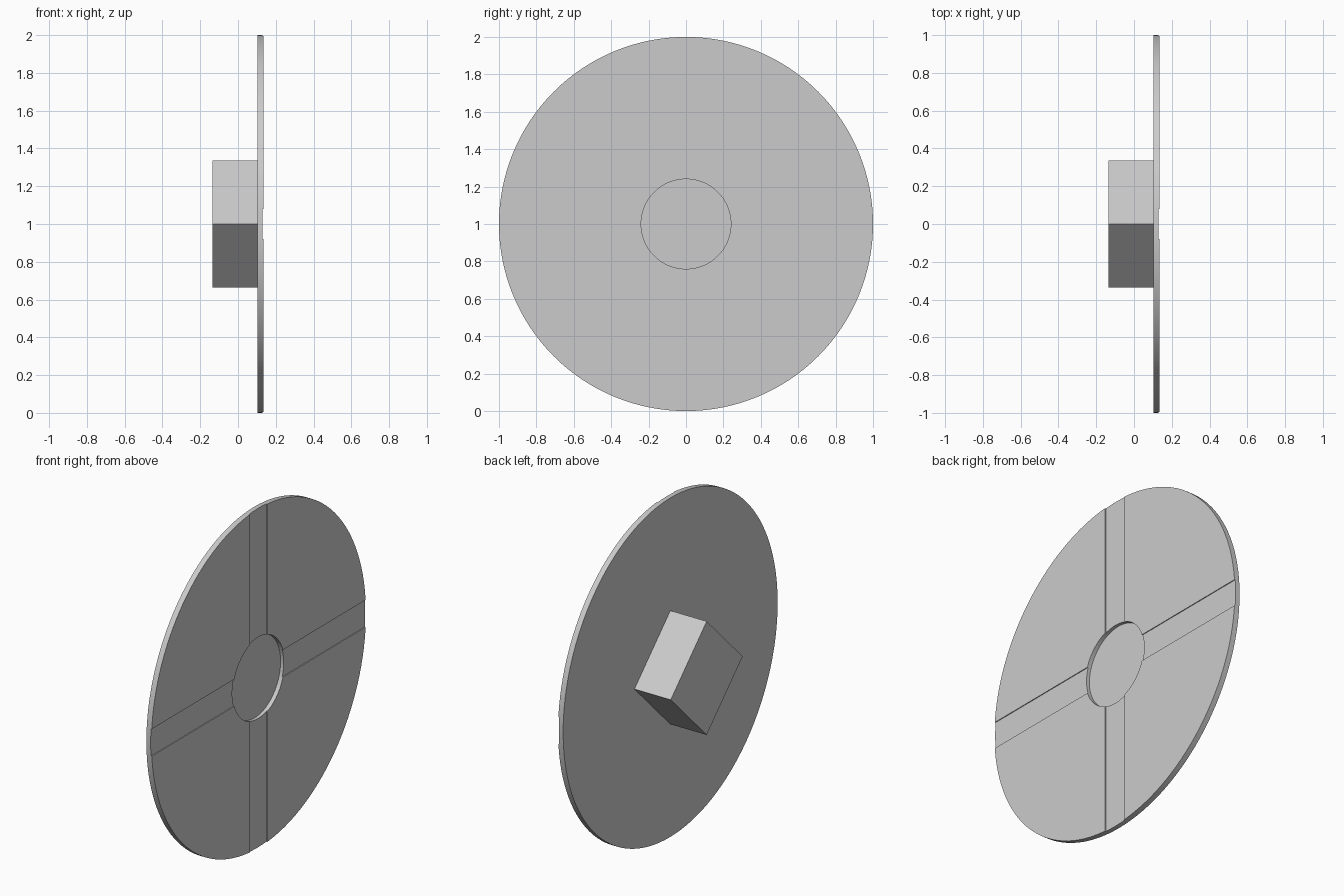
import bpy
from math import radians

if "Cube" in bpy.data.objects:
    bpy.data.objects.remove(bpy.data.objects["Cube"], do_unlink=True)

# Single grey material
GREY = (0.6, 0.6, 0.6, 1)
grey = bpy.data.materials.new("plain grey")
grey.use_nodes = True
grey.diffuse_color = GREY
grey.node_tree.nodes["Principled BSDF"].inputs["Base Color"].default_value = GREY

BACK, FACE = 0.102, 0.135   # disc faces along x
RECESS_FLOOR = 0.11
GROOVE_DEPTH = 0.005
GROOVE_WIDTH = 0.16


def finish(name):
    obj = bpy.context.object
    obj.name = name
    bpy.ops.object.transform_apply(location=False, rotation=True, scale=True)
    obj.data.materials.append(grey)
    return obj


def round_plate(name, radius, x0, x1):
    bpy.ops.mesh.primitive_cylinder_add(
        vertices=128, radius=radius, depth=x1 - x0,
        location=((x0 + x1) / 2, 0, 1), rotation=(0, radians(90), 0))
    return finish(name)


def box(name, x0, x1, width, height, turn=0):
    bpy.ops.mesh.primitive_cube_add(
        size=1, location=((x0 + x1) / 2, 0, 1), rotation=(radians(turn), 0, 0))
    bpy.context.object.scale = (x1 - x0, width, height)
    return finish(name)


def carve(target, cutter):
    cutter.hide_render = True
    mod = target.modifiers.new("carve", 'BOOLEAN')
    mod.operation = 'DIFFERENCE'
    mod.solver = 'EXACT'
    mod.object = cutter
    bpy.context.view_layer.objects.active = target
    bpy.ops.object.modifier_apply(modifier=mod.name)
    bpy.data.objects.remove(cutter, do_unlink=True)


# Disc with a shallow cross of grooves and a round central recess
disc = round_plate("disc", 1, BACK, FACE)
groove_floor = FACE - GROOVE_DEPTH
carve(disc, box("upright_groove", groove_floor, FACE + 0.1, GROOVE_WIDTH, 3))
carve(disc, box("level_groove", groove_floor, FACE + 0.1, 3, GROOVE_WIDTH))
carve(disc, round_plate("recess", 0.24, RECESS_FLOOR, FACE + 0.1))

bpy.ops.object.select_all(action='DESELECT')
disc.select_set(True)
bpy.context.view_layer.objects.active = disc
bpy.ops.object.shade_smooth_by_angle(angle=radians(30))

# Square peg on the rear, standing on its corner
box("square_peg", -FACE, BACK + 0.003, 0.474, 0.474, turn=45)
